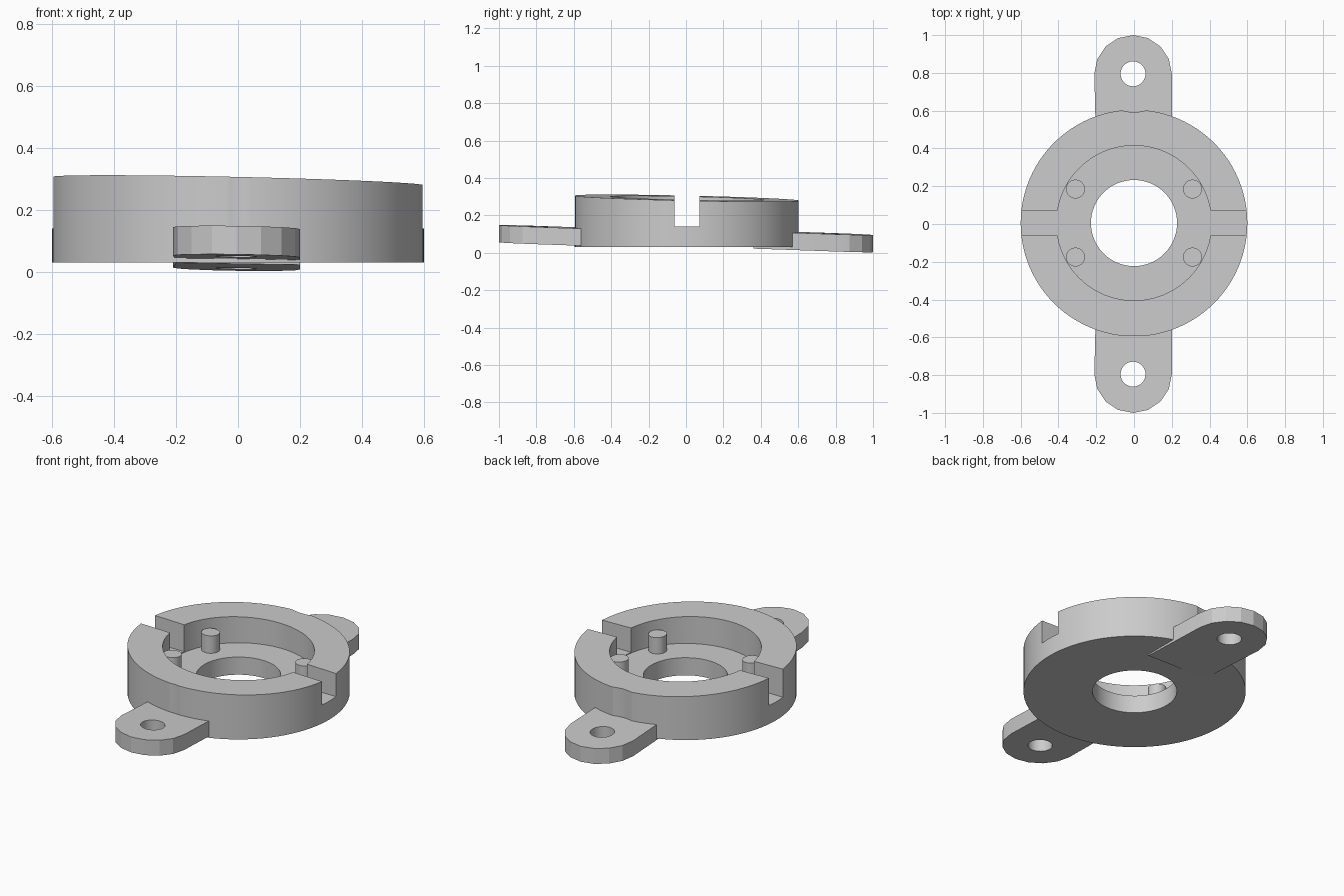
import bpy, bmesh, math
from math import sin, cos, pi

cube = bpy.data.objects.get("Cube")
if cube:
    bpy.data.objects.remove(cube)

grey = bpy.data.materials.new("light_grey")
grey.use_nodes = True
grey.diffuse_color = (0.6, 0.6, 0.6, 1)
grey.node_tree.nodes["Principled BSDF"].inputs["Base Color"].default_value = (0.6, 0.6, 0.6, 1)

CY = 0.005      # centre of the ring in y
FLOOR = 0.135   # pocket floor height


def rim(x, y):
    """Slightly sloping top of the ring."""
    return 0.2925 - 0.0225 * (x + y)


def circle(cx, cy, r, n):
    return [(cx + r * cos(2 * pi * i / n), cy + r * sin(2 * pi * i / n)) for i in range(n)]


def prism(name, outline, low, high):
    """Extrude a counter-clockwise outline between two height functions."""
    bm = bmesh.new()
    bottom = [bm.verts.new((x, y, low(x, y))) for x, y in outline]
    top = [bm.verts.new((x, y, high(x, y))) for x, y in outline]
    bm.faces.new(bottom[::-1])
    bm.faces.new(top)
    for i in range(len(outline)):
        j = (i + 1) % len(outline)
        bm.faces.new((bottom[i], bottom[j], top[j], top[i]))
    mesh = bpy.data.meshes.new(name)
    bm.to_mesh(mesh)
    bm.free()
    mesh.materials.append(grey)
    obj = bpy.data.objects.new(name, mesh)
    bpy.context.collection.objects.link(obj)
    return obj


def level(z):
    return lambda x, y: z


def cut(obj, cutter):
    """Subtract the cutter from obj and discard it."""
    cutter.hide_render = True
    mod = obj.modifiers.new("cut", "BOOLEAN")
    mod.operation = "DIFFERENCE"
    mod.solver = "EXACT"
    mod.object = cutter
    bpy.context.view_layer.objects.active = obj
    bpy.ops.object.modifier_apply(modifier=mod.name)
    bpy.data.objects.remove(cutter)


def smooth(obj, degrees):
    bpy.ops.object.select_all(action="DESELECT")
    obj.select_set(True)
    bpy.context.view_layer.objects.active = obj
    bpy.ops.object.shade_smooth_by_angle(angle=math.radians(degrees))


# Ring body with pocket, centre hole and cross slot
body = prism("ring_body", circle(0, CY, 0.6, 96), level(0.03), rim)
cut(body, prism("pocket_cutter", circle(0, CY, 0.41, 96), level(FLOOR), level(0.5)))
cut(body, prism("hole_cutter", circle(0, CY, 0.228, 64), level(-0.1), level(0.5)))
slot = [(-0.8, CY - 0.066), (0.8, CY - 0.066), (0.8, CY + 0.066), (-0.8, CY + 0.066)]
cut(body, prism("slot_cutter", slot, level(0.14), level(0.5)))

# Mounting tabs, each with a screw hole; shallow screw clearance in the ring wall
for name, side, tip in (("front_tab", -1, 0.056), ("back_tab", 1, 0.003)):
    def under(x, y, side=side, tip=tip):
        return tip - 0.015 * x - 0.035 * (y - side)

    def over(x, y):
        return under(x, y) + 0.092

    cx, cy, r = -0.005, side * 0.795, 0.205
    arc = [(cx + r * cos(pi * i / 8), cy + side * r * sin(pi * i / 8)) for i in range(9)]
    outline = [(-0.2, side * 0.36), (0.2, side * 0.36)] + arc
    tab = prism(name, outline[::side], under, over)
    cut(tab, prism("screw_cutter", circle(cx, cy, 0.066, 32), level(-0.2), level(0.5)))
    smooth(tab, 15)
    cut(body, prism("clearance_cutter", circle(0, cy, 0.203, 48), over, level(0.5)))
smooth(body, 20)

# Locating pins on the pocket floor
for x, x_name in ((-0.31, "right"), (0.31, "left")):
    for y, y_name in ((-0.18, "front"), (0.18, "back")):
        pin = prism(f"{y_name}_{x_name}_pin", circle(x, CY + y, 0.05, 32),
                    level(FLOOR - 0.01), lambda a, b: rim(a, b) - 0.057)
        smooth(pin, 30)
